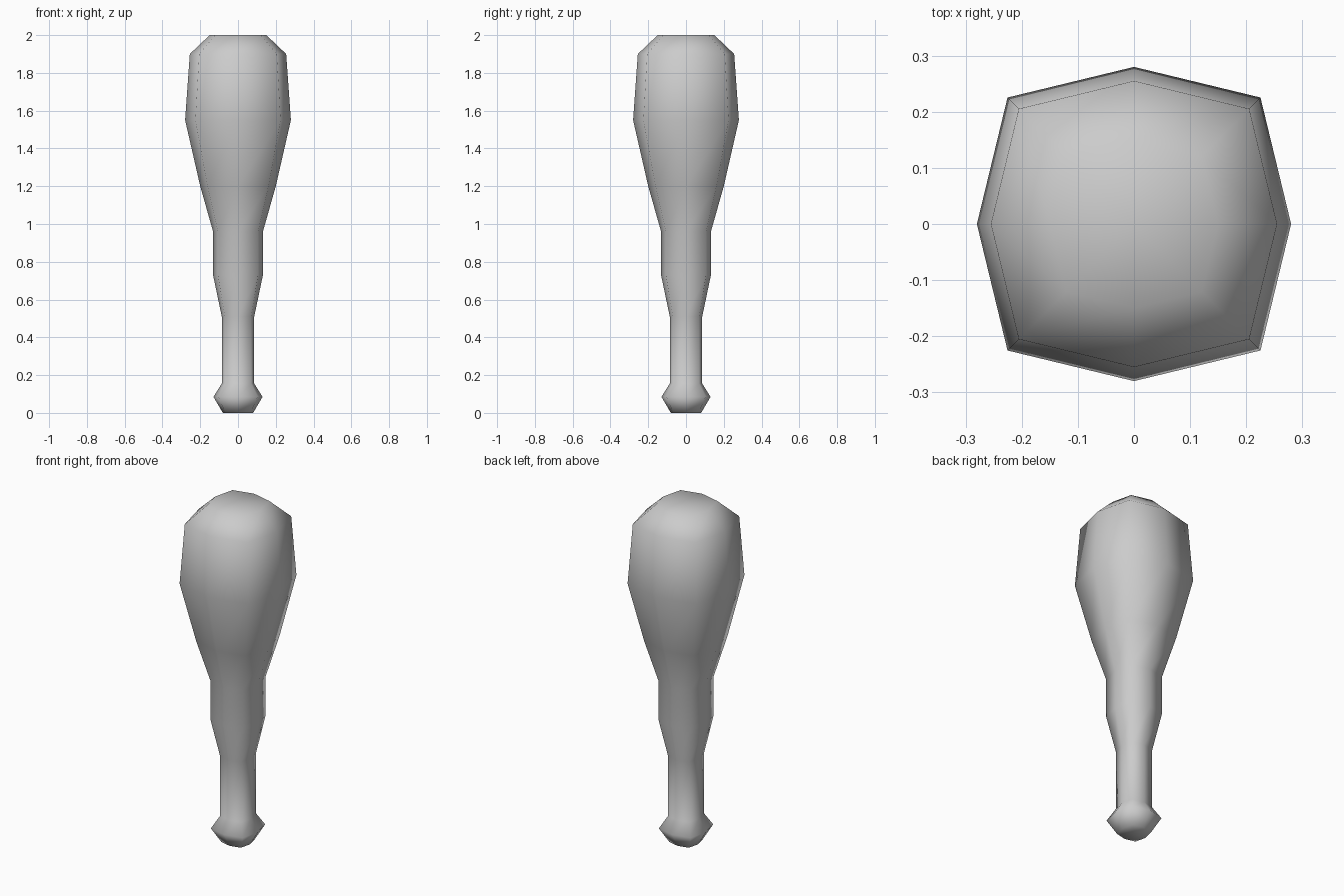
import bpy, bmesh

if "Cube" in bpy.data.objects:
    bpy.data.objects.remove(bpy.data.objects["Cube"])

# Profile from pommel to tip: (height, half width at side middles)
PROFILE = [
    (0.00, 0.08), (0.085, 0.13), (0.155, 0.086),   # pommel
    (0.51, 0.086),                                 # handle
    (0.73, 0.132), (0.96, 0.132),                  # collar
    (1.20, 0.20), (1.55, 0.28), (1.90, 0.255),     # heavy head
    (2.00, 0.15),                                  # tip
]
CORNER = 0.805  # corner offset relative to the side middles

# Rounded-square section with eight points
SECTION = [(1, 0), (CORNER, CORNER), (0, 1), (-CORNER, CORNER),
           (-1, 0), (-CORNER, -CORNER), (0, -1), (CORNER, -CORNER)]

bm = bmesh.new()
rings = [[bm.verts.new((x * r, y * r, z)) for x, y in SECTION] for z, r in PROFILE]

# Side walls
for low, high in zip(rings, rings[1:]):
    for i in range(8):
        j = (i + 1) % 8
        bm.faces.new((low[i], low[j], high[j], high[i]))

# End caps, each four quads around a centre point
for ring, z in ((rings[0], PROFILE[0][0]), (rings[-1], PROFILE[-1][0])):
    centre = bm.verts.new((0, 0, z))
    for i in range(0, 8, 2):
        bm.faces.new((centre, ring[i], ring[i + 1], ring[(i + 2) % 8]))

bmesh.ops.recalc_face_normals(bm, faces=bm.faces)
for face in bm.faces:
    face.smooth = True

mesh = bpy.data.meshes.new("club")
bm.to_mesh(mesh)
bm.free()
club = bpy.data.objects.new("club", mesh)
bpy.context.collection.objects.link(club)
